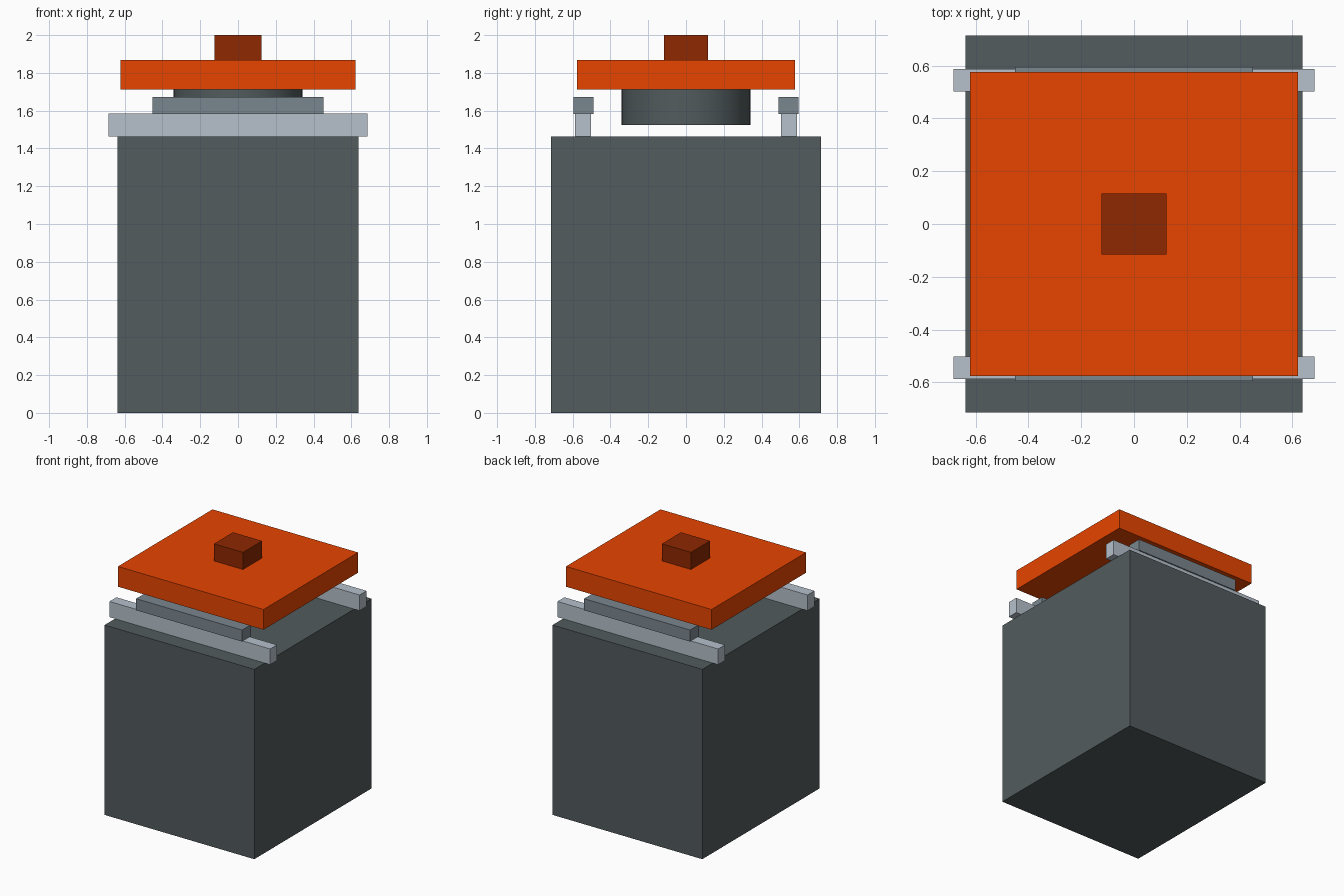
import bpy
import bmesh
from mathutils import Matrix

default = bpy.data.objects.get("Cube")
if default:
    bpy.data.objects.remove(default, do_unlink=True)


def material(name, rgb):
    mat = bpy.data.materials.new(name)
    mat.use_nodes = True
    colour = (*rgb, 1.0)
    mat.diffuse_color = colour
    bsdf = next(n for n in mat.node_tree.nodes if n.type == "BSDF_PRINCIPLED")
    bsdf.inputs["Base Color"].default_value = colour
    return mat


slate = material("slate grey", (0.084, 0.106, 0.11))
steel = material("steel grey", (0.195, 0.24, 0.275))
silver = material("light grey", (0.467, 0.535, 0.6))
orange = material("orange", (0.82, 0.06, 0.0))
rust = material("dark rust", (0.27, 0.021, 0.0))


def finish(name, bm, mat):
    mesh = bpy.data.meshes.new(name)
    bm.to_mesh(mesh)
    bm.free()
    mesh.materials.append(mat)
    obj = bpy.data.objects.new(name, mesh)
    bpy.context.collection.objects.link(obj)
    return obj


def box(name, width, depth, bottom, top, mat, y=0.0):
    bm = bmesh.new()
    place = Matrix.Translation((0, y, (bottom + top) / 2))
    size = Matrix.Diagonal((width, depth, top - bottom, 1))
    bmesh.ops.create_cube(bm, size=1, matrix=place @ size)
    return finish(name, bm, mat)


def drum(name, radius, bottom, top, mat):
    bm = bmesh.new()
    bmesh.ops.create_cone(bm, cap_ends=True, segments=64, radius1=radius,
                          radius2=radius, depth=top - bottom,
                          matrix=Matrix.Translation((0, 0, (bottom + top) / 2)))
    for face in bm.faces:
        face.smooth = len(face.verts) == 4
    for edge in bm.edges:
        edge.smooth = all(len(f.verts) == 4 for f in edge.link_faces)
    return finish(name, bm, mat)


# Main body
box("body", 1.278, 1.428, 0, 1.464, slate)

# Matching rails and pads along the front and back
for side, sign in (("front", -1), ("back", 1)):
    box(side + "_rail", 1.37, 0.084, 1.464, 1.585, silver, sign * 0.545)
    box(side + "_pad", 0.904, 0.106, 1.583, 1.672, steel, sign * 0.543)

# Round neck under the lid
drum("neck", 0.341, 1.524, 1.714, slate)

# Lid and its knob
box("lid", 1.242, 1.152, 1.712, 1.868, orange)
box("knob", 0.248, 0.232, 1.868, 2.0, rust)
